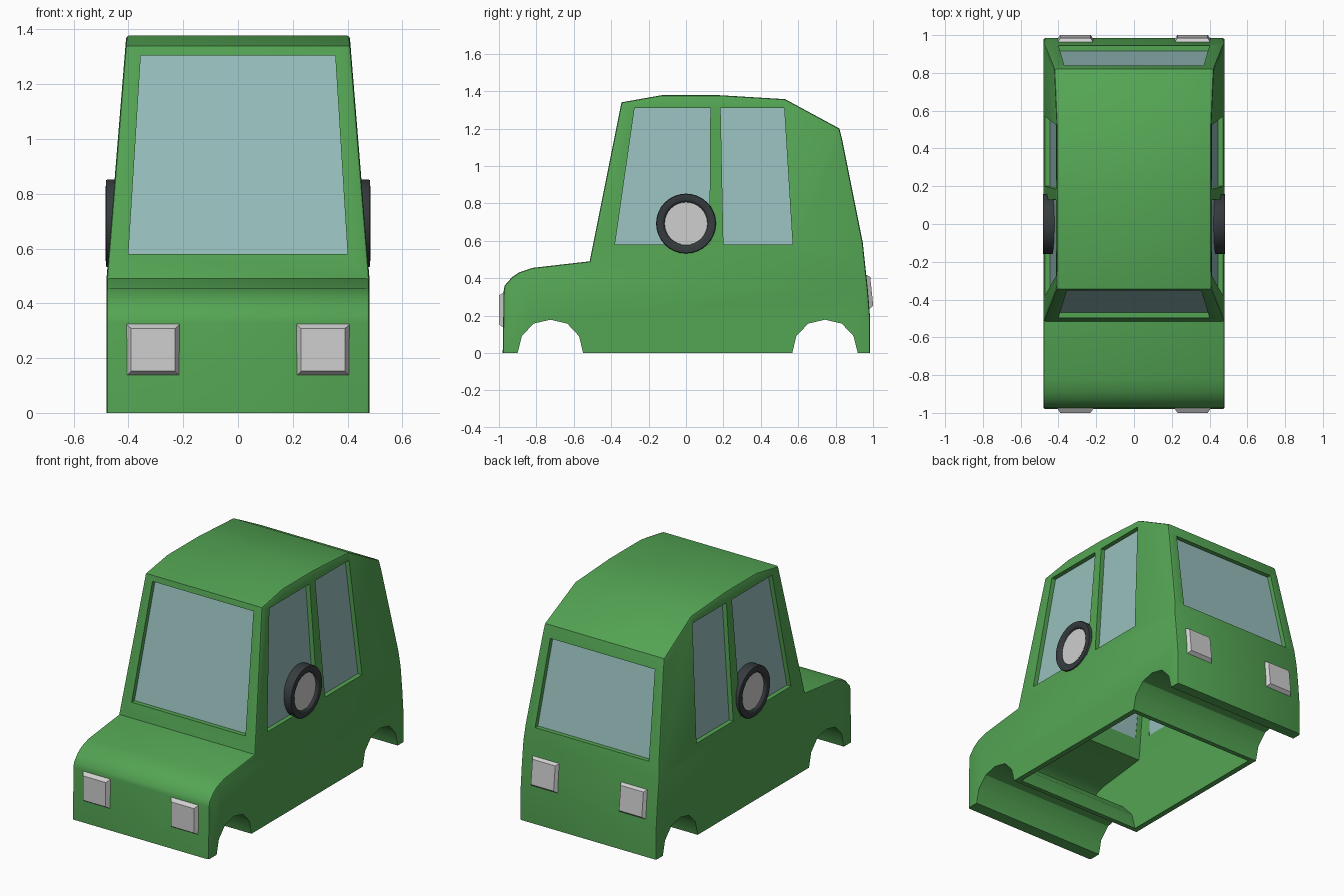
import bpy, bmesh, math
from mathutils import Vector, Matrix

if "Cube" in bpy.data.objects:
    bpy.data.objects.remove(bpy.data.objects["Cube"])


def material(name, rgb):
    m = bpy.data.materials.new(name)
    m.diffuse_color = (*rgb, 1)
    m.use_nodes = True
    m.node_tree.nodes["Principled BSDF"].inputs["Base Color"].default_value = m.diffuse_color
    return m


GREEN = material("green paint", (0.088, 0.375, 0.088))
GLASS = material("pale blue glass", (0.31, 0.52, 0.51))
SILVER = material("light grey", (0.62, 0.62, 0.62))
RUBBER = material("dark rubber", (0.036, 0.043, 0.047))


def finish(name, bm, mat):
    bmesh.ops.recalc_face_normals(bm, faces=bm.faces)
    me = bpy.data.meshes.new(name)
    bm.to_mesh(me)
    bm.free()
    me.materials.append(mat)
    ob = bpy.data.objects.new(name, me)
    bpy.context.collection.objects.link(ob)
    return ob


def smooth(ob, degrees=30):
    bpy.ops.object.select_all(action='DESELECT')
    ob.select_set(True)
    bpy.context.view_layer.objects.active = ob
    bpy.ops.object.shade_smooth_by_angle(angle=math.radians(degrees))


def prism(corners, push):
    """Solid from a planar outline pushed along a vector."""
    bm = bmesh.new()
    f = bm.faces.new([bm.verts.new(c) for c in corners])
    new = bmesh.ops.extrude_face_region(bm, geom=[f], use_keep_orig=True)["geom"]
    bmesh.ops.translate(bm, vec=push, verts=[g for g in new if isinstance(g, bmesh.types.BMVert)])
    bmesh.ops.recalc_face_normals(bm, faces=bm.faces)
    return bm


# ---- body profile (y, z): nose, bonnet, windscreen, roof, tail
BELT, SLOPE, WALL = 0.49, 0.072 / 0.885, 0.035
UPPER = [(-.98, 0), (-.975, .33), (-.97, .36), (-.93, .405), (-.89, .432), (-.82, .455),
         (-.515, BELT), (-.345, 1.34), (-.13, 1.378), (.18, 1.378), (.53, 1.357),
         (.82, 1.2), (.835, 1.14), (.945, .59), (.972, .34), (.985, .18), (.985, 0)]
ARCH = [(.175, 0), (.153, .09), (.09, .157), (0, .178), (-.09, .157), (-.153, .09), (-.175, 0)]
OUTER = UPPER + [(y + c, z) for c in (.743, -.725) for y, z in ARCH]


def inset(chain, d):
    pts = [Vector(p) for p in chain]
    normals = [Vector(((b - a).y, -(b - a).x)).normalized() for a, b in zip(pts, pts[1:])]
    out = []
    for i, p in enumerate(pts):
        n1, n2 = normals[max(i - 1, 0)], normals[min(i, len(normals) - 1)]
        m = (n1 + n2).normalized()
        out.append(tuple(p + m * d / m.dot(n1)))
    return out


CAVITY = ([(-.942, .205)] + inset(UPPER, WALL)[1:-2] + [(.947, .205), (.655, .205), (.57, .11),
          (.538, 0), (.538, -.1), (-.52, -.1), (-.52, 0), (-.55, .11), (-.64, .205)])


def side_x(z):
    return .48 - max(0, z - BELT) * SLOPE


def tapered(profile, half):
    """Profile extruded across the car, leaning inward above the belt line."""
    bm = prism([(-half, y, z) for y, z in profile], (2 * half, 0, 0))
    bmesh.ops.bisect_plane(bm, geom=bm.verts[:] + bm.edges[:] + bm.faces[:], dist=1e-4,
                           plane_co=(0, 0, BELT), plane_no=(0, 0, 1))
    for v in bm.verts:
        v.co.x -= math.copysign(.48 - side_x(v.co.z), v.co.x)
    bm.normal_update()
    return bm


# ---- body shell with softened side edges
bm = tapered(OUTER, .48)
rim = []
for e in bm.edges:
    if len(e.link_faces) == 2:
        a, b = sorted(abs(f.normal.x) for f in e.link_faces)
        mid = (e.verts[0].co + e.verts[1].co) / 2
        if a < .3 and b > .9 and (mid.z > .185 or abs(mid.y) > .96):
            rim.append(e)
bmesh.ops.bevel(bm, geom=rim, offset=.012, offset_type='OFFSET', segments=2,
                profile=.5, affect='EDGES')
body = finish("body", bm, GREEN)

# ---- window outlines: sides in (y, z), front and back in (x, z)
SIDE = {"front_side_window": [(-.275, 1.31), (.13, 1.31), (.125, .58), (-.38, .58)],
        "rear_side_window": [(.185, 1.31), (.525, 1.31), (.57, .58), (.2, .58)]}
FRONT = [(-.355, 1.305), (.355, 1.305), (.4, .58), (-.4, .58)]
BACK = [(-.368, 1.125), (.368, 1.125), (.4, .59), (-.4, .59)]

cutters = [finish("cavity_cutter", tapered(CAVITY, .48 - WALL), GREEN)]
for name, pts in SIDE.items():
    cutters.append(finish(name + "_cutter", prism([(-.6, y, z) for y, z in pts], (1.2, 0, 0)), GREEN))
cutters.append(finish("windscreen_cutter", prism([(x, -.7, z) for x, z in FRONT], (0, .5, 0)), GREEN))
cutters.append(finish("back_window_cutter", prism([(x, .7, z) for x, z in BACK], (0, .5, 0)), GREEN))

bpy.context.view_layer.objects.active = body
for c in cutters:
    mod = body.modifiers.new("cut", 'BOOLEAN')
    mod.operation, mod.solver, mod.object = 'DIFFERENCE', 'EXACT', c
    bpy.ops.object.modifier_apply(modifier=mod.name)
    bpy.data.objects.remove(c)
smooth(body)

# ---- glass panes set at the inner side of the openings
DEPTH = .029
for name, pts in SIDE.items():
    for s, tag in ((-1, "left_"), (1, "right_")):
        pane = [(s * (side_x(z) - DEPTH), y, z) for y, z in pts]
        finish(tag + name, prism(pane, (-s * .005, 0, 0)), GLASS)


def line_y(z, a, b):
    return a[0] + (b[0] - a[0]) * (z - a[1]) / (b[1] - a[1])


finish("windscreen", prism([(x, line_y(z, UPPER[6], UPPER[7]) + DEPTH, z) for x, z in FRONT],
                           (0, .005, 0)), GLASS)
finish("back_window", prism([(x, line_y(z, UPPER[12], UPPER[13]) - DEPTH, z) for x, z in BACK],
                            (0, -.005, 0)), GLASS)


# ---- square lamps with chamfered fronts
def lamp(name, x, y, z, facing, tilt):
    bm = bmesh.new()
    bmesh.ops.create_cube(bm, size=1)
    for v in bm.verts:
        outer = v.co.y * facing > 0
        k = .8 if outer else 1
        v.co = (v.co.x * .2 * k, facing * (0 if outer else -.03), v.co.z * .194 * k)
    bm.transform(Matrix.Translation((x, y, z)) @ Matrix.Rotation(tilt, 4, 'X'))
    finish(name, bm, SILVER)


for s, tag in ((-1, "left_"), (1, "right_")):
    lamp(tag + "headlamp", s * .31, -1.0, .23, -1, 0)
    lamp(tag + "tail_lamp", s * .31, .993, .33, 1, math.radians(6))

# ---- wheels on the flanks, tyre and hub turned from (radius, x) profiles
TYRE = [(.113, .44), (.114, .466), (.119, .479), (.13, .483), (.157, .482), (.16, .477),
        (.16, .37), (.15, .355), (.113, .355), (.113, .38)]
HUB = [(0, .467), (.116, .467), (.116, .37), (0, .37)]
for s, tag in ((-1, "left_"), (1, "right_")):
    for part, prof, mat in (("tyre", TYRE, RUBBER), ("hub", HUB, SILVER)):
        bm = bmesh.new()
        vs = [bm.verts.new((s * x, 0, .692 + r)) for r, x in prof]
        es = [bm.edges.new(p) for p in zip(vs, vs[1:])]
        bmesh.ops.spin(bm, geom=vs + es, cent=(0, 0, .692), axis=(1, 0, 0),
                       angle=2 * math.pi, steps=32)
        bmesh.ops.remove_doubles(bm, verts=bm.verts, dist=1e-4)
        smooth(finish(tag + part, bm, mat), 50)
